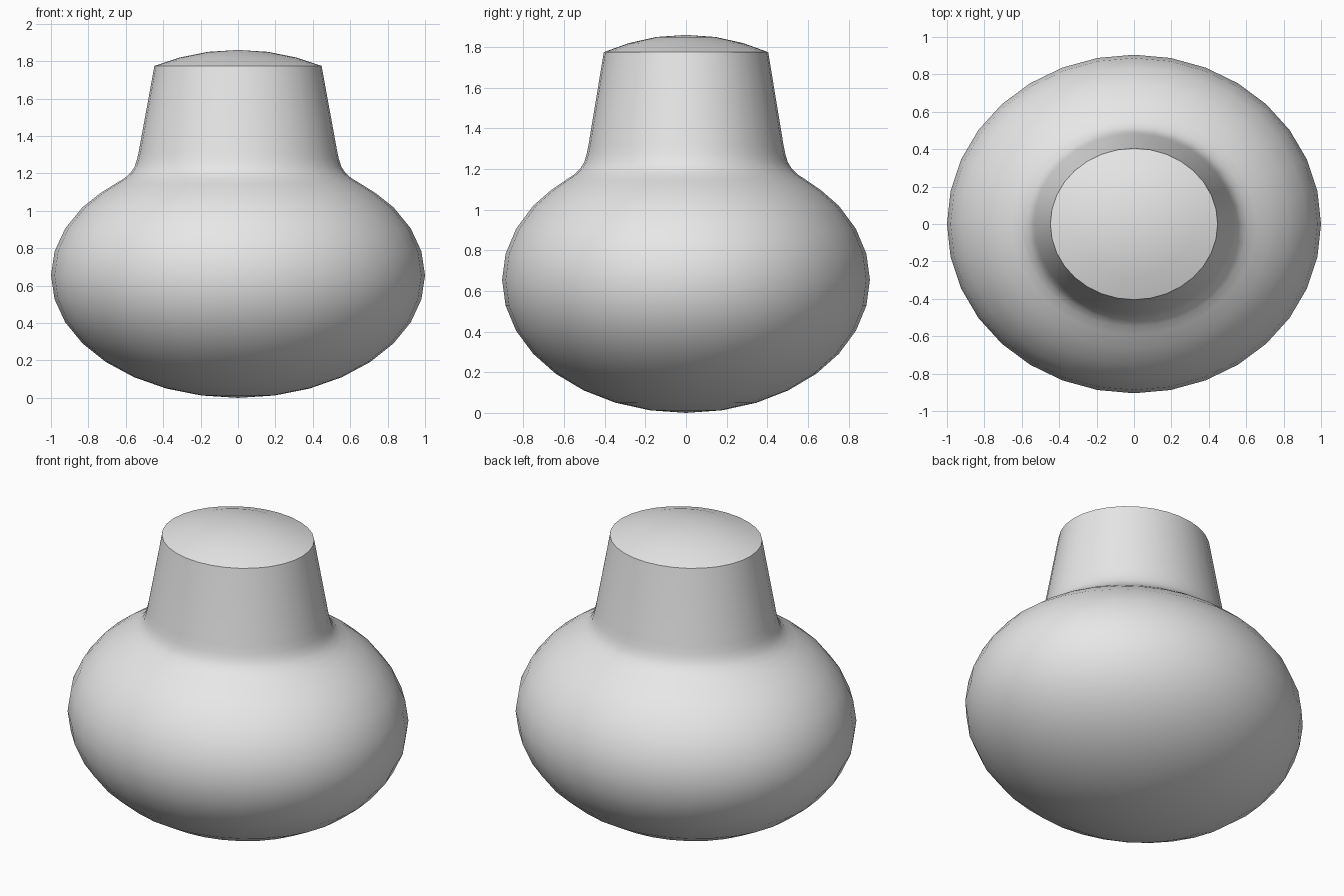
import bpy, bmesh
from math import sin, cos, pi, radians

cube = bpy.data.objects.get("Cube")
if cube:
    bpy.data.objects.remove(cube, do_unlink=True)

SIDES = 32
DEPTH = 0.905      # the plan is slightly oval
BELLY = 0.655      # height of the widest ring

grey = bpy.data.materials.new("light grey")
grey.use_nodes = True
colour = (0.8, 0.8, 0.8, 1)
grey.diffuse_color = colour
grey.node_tree.nodes["Principled BSDF"].inputs["Base Color"].default_value = colour

# Rounded belly, from the base up to the shoulder
profile = []
for i in range(13):
    a = pi * i / 16
    profile.append((sin(a), BELLY * (1 - cos(a))))
profile = profile[:12]

# Soft fillet from the shoulder into the tapered neck
profile += [(0.735, 1.095), (0.655, 1.145), (0.605, 1.175), (0.573, 1.205),
            (0.553, 1.235), (0.54, 1.275), (0.53, 1.32), (0.447, 1.775)]

# Shallow domed top
profile += [(0.31, 1.82), (0.16, 1.85), (0, 1.86)]

# Lathe the profile around the vertical axis
bm = bmesh.new()
verts = [bm.verts.new((r, 0, z)) for r, z in profile]
edges = [bm.edges.new(pair) for pair in zip(verts, verts[1:])]
bmesh.ops.spin(bm, geom=verts + edges, cent=(0, 0, 0), axis=(0, 0, 1),
               angle=2 * pi, steps=SIDES, use_merge=True)
bmesh.ops.remove_doubles(bm, verts=bm.verts, dist=0.0005)
bmesh.ops.scale(bm, vec=(1, DEPTH, 1), verts=bm.verts)
bmesh.ops.recalc_face_normals(bm, faces=bm.faces)

mesh = bpy.data.meshes.new("rounded_body_with_neck")
bm.to_mesh(mesh)
bm.free()
mesh.materials.append(grey)
body = bpy.data.objects.new("rounded_body_with_neck", mesh)
bpy.context.collection.objects.link(body)

# Smooth surface with a crisp rim around the top
bpy.ops.object.select_all(action='DESELECT')
body.select_set(True)
bpy.context.view_layer.objects.active = body
bpy.ops.object.shade_smooth_by_angle(angle=radians(40))
